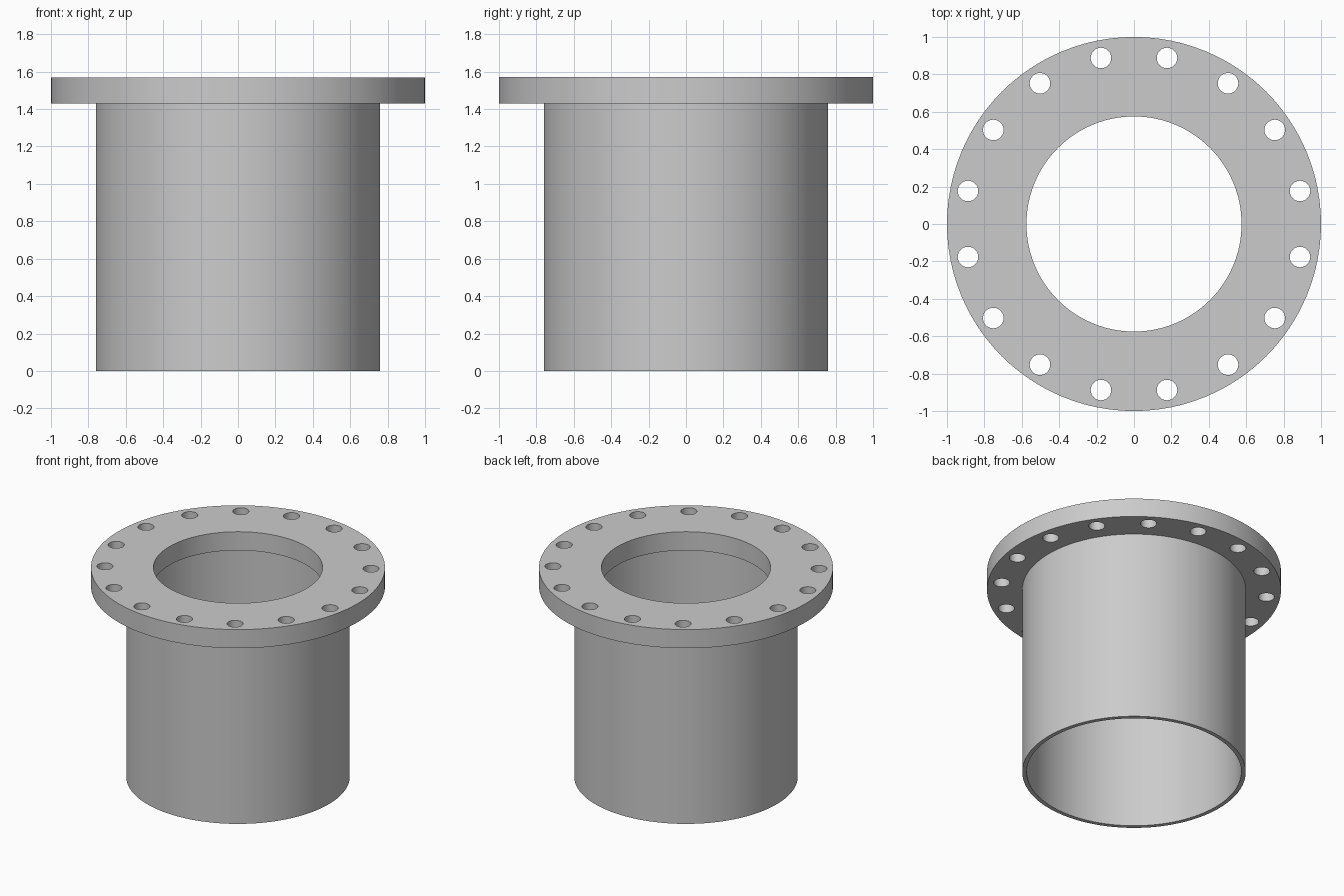
import bpy, bmesh, math
from mathutils import Matrix, Vector

cube = bpy.data.objects.get("Cube")
if cube:
    bpy.data.objects.remove(cube, do_unlink=True)

OUTER, BORE = 1.0, 0.575
PIPE_OUT, PIPE_IN = 0.76, 0.73
HEIGHT, FLANGE_Z = 1.57, 1.43
BOLTS, BOLT_CIRCLE, BOLT_R = 16, 0.905, 0.055
SEGMENTS = 96

# Single grey metal
GREY = (0.6, 0.6, 0.6, 1)
metal = bpy.data.materials.new("grey metal")
metal.use_nodes = True
metal.diffuse_color = GREY
metal.node_tree.nodes["Principled BSDF"].inputs["Base Color"].default_value = GREY


def add_object(name, bm):
    bmesh.ops.recalc_face_normals(bm, faces=bm.faces[:])
    mesh = bpy.data.meshes.new(name)
    bm.to_mesh(mesh)
    bm.free()
    mesh.materials.append(metal)
    obj = bpy.data.objects.new(name, mesh)
    bpy.context.collection.objects.link(obj)
    return obj


def ring(name, inner, outer, low, high):
    """Revolve a rectangular section about the z axis."""
    bm = bmesh.new()
    corners = [(inner, low), (outer, low), (outer, high), (inner, high)]
    verts = [bm.verts.new((r, 0, z)) for r, z in corners]
    edges = [bm.edges.new((verts[i - 1], verts[i])) for i in range(4)]
    bmesh.ops.spin(bm, geom=verts + edges, cent=(0, 0, 0), axis=(0, 0, 1),
                   angle=math.tau, steps=SEGMENTS, use_duplicate=False)
    bmesh.ops.remove_doubles(bm, verts=bm.verts[:], dist=0.0001)
    return add_object(name, bm)


def select_only(obj):
    bpy.ops.object.select_all(action='DESELECT')
    obj.select_set(True)
    bpy.context.view_layer.objects.active = obj


# Pipe, seated slightly into the flange
pipe = ring("pipe", PIPE_IN, PIPE_OUT, 0, FLANGE_Z + 0.01)
flange = ring("flange", BORE, OUTER, FLANGE_Z, HEIGHT)

# Bolt holes straddling the main axes
bm = bmesh.new()
for i in range(BOLTS):
    angle = math.tau * (i + 0.5) / BOLTS
    place = Matrix.Rotation(angle, 4, 'Z') @ Matrix.Translation(
        Vector((BOLT_CIRCLE, 0, (FLANGE_Z + HEIGHT) / 2)))
    bmesh.ops.create_cone(bm, cap_ends=True, segments=32, radius1=BOLT_R,
                          radius2=BOLT_R, depth=0.4, matrix=place)
cutter = add_object("bolt_hole_cutter", bm)
cutter.hide_render = True

select_only(flange)
holes = flange.modifiers.new("bolt holes", 'BOOLEAN')
holes.operation = 'DIFFERENCE'
holes.solver = 'EXACT'
holes.object = cutter
bpy.ops.object.modifier_apply(modifier=holes.name)
bpy.data.objects.remove(cutter, do_unlink=True)

# Smooth round walls, crisp rims
for obj in (pipe, flange):
    select_only(obj)
    bpy.ops.object.shade_smooth_by_angle(angle=math.radians(30))
